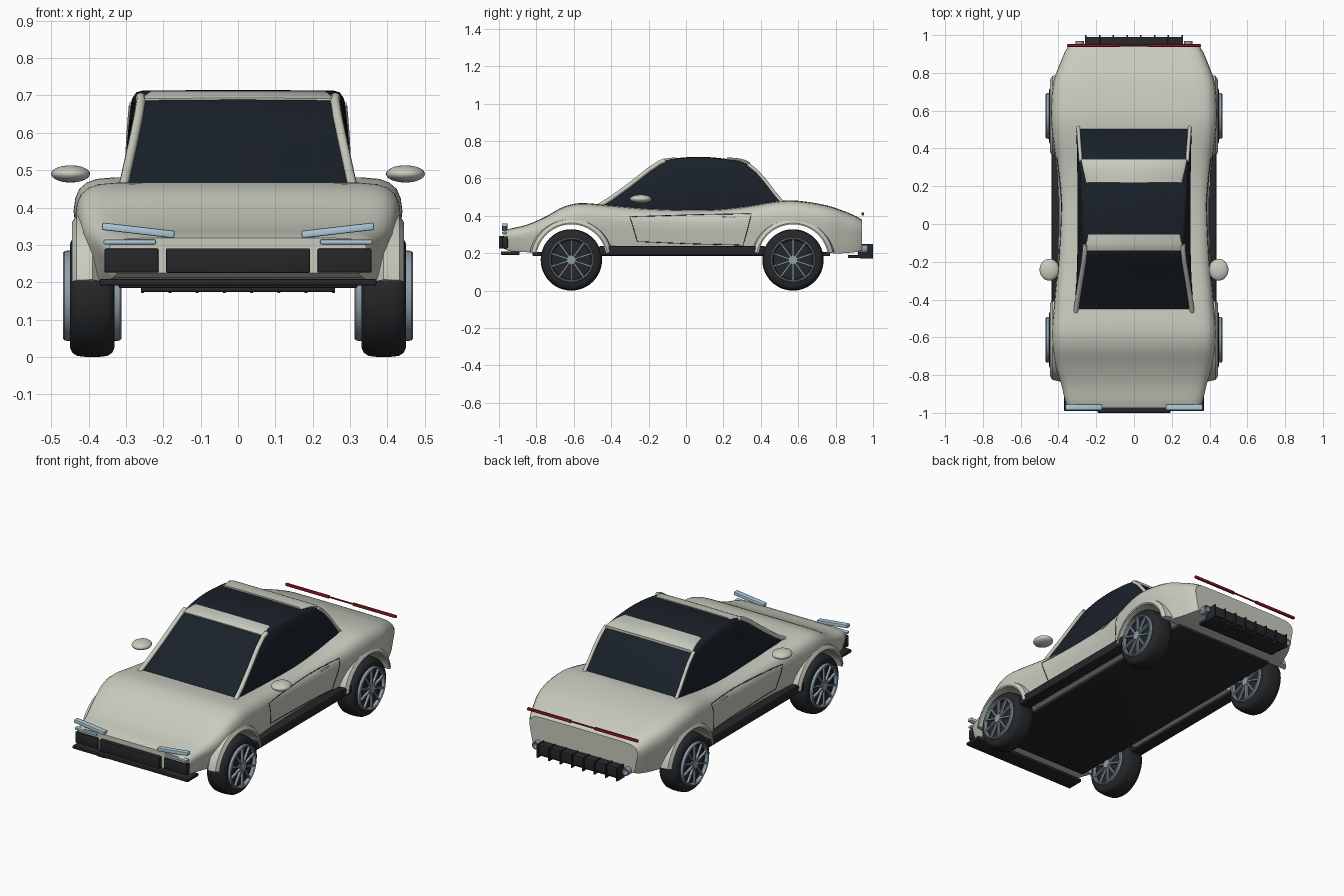
import bpy, bmesh
from math import pi, cos, sin, atan2
from mathutils import Matrix, Vector

if "Cube" in bpy.data.objects:
    bpy.data.objects.remove(bpy.data.objects["Cube"])


def material(name, rgb):
    m = bpy.data.materials.new(name)
    m.diffuse_color = (*rgb, 1)
    m.use_nodes = True
    m.node_tree.nodes["Principled BSDF"].inputs["Base Color"].default_value = m.diffuse_color
    return m


PAINT = material("paint", (.58, .60, .52))
GLASS = material("dark_glass", (.010, .015, .022))
BLACK = material("black_trim", (.018, .02, .022))
LAMP = material("lamp", (.42, .60, .70))
RED = material("tail_lamp", (.30, .01, .02))
METAL = material("rim_metal", (.27, .35, .41))


def smooth(ob, angle=40):
    bpy.ops.object.select_all(action='DESELECT')
    ob.select_set(True)
    bpy.context.view_layer.objects.active = ob
    bpy.ops.object.shade_smooth_by_angle(angle=angle * pi / 180)


def finish(name, bm, mat, smooth_it=True):
    bmesh.ops.recalc_face_normals(bm, faces=bm.faces)
    me = bpy.data.meshes.new(name)
    bm.to_mesh(me)
    bm.free()
    me.materials.append(mat)
    ob = bpy.data.objects.new(name, me)
    bpy.context.collection.objects.link(ob)
    if smooth_it:
        smooth(ob)
    return ob


def bm_box(bm, c, s, rot=Matrix()):
    m = Matrix.Translation(c) @ rot @ Matrix.Diagonal((*s, 1))
    return bmesh.ops.create_cube(bm, size=1, matrix=m)


def box(name, c, s, mat, rot=Matrix(), bevel=.004):
    bm = bmesh.new()
    bm_box(bm, c, s, rot)
    bmesh.ops.bevel(bm, geom=bm.edges[:], offset=bevel, segments=2, affect='EDGES', profile=.5)
    return finish(name, bm, mat)


def rings(name, loops, mat, cap=True, closed=False):
    """Skin a list of closed loops."""
    bm = bmesh.new()
    vs = [[bm.verts.new(p) for p in lp] for lp in loops]
    n = len(vs[0])
    for a, b in zip(vs, vs[1:] + (vs[:1] if closed else [])):
        for i in range(n):
            bm.faces.new((a[i], a[(i + 1) % n], b[(i + 1) % n], b[i]))
    if cap and not closed:
        bm.faces.new(vs[0])
        bm.faces.new(vs[-1])
    return finish(name, bm, mat)


def lathe(name, prof, mat, n=48, closed=False):
    """Turn (x, radius) points about the x axis."""
    loops = [[(x, r * cos(2 * pi * i / n), r * sin(2 * pi * i / n)) for i in range(n)] for x, r in prof]
    return rings(name, loops, mat, closed=closed)


def tube(name, pts, r, mat, cyclic=False):
    cu = bpy.data.curves.new(name, 'CURVE')
    cu.dimensions, cu.bevel_depth, cu.bevel_resolution, cu.use_fill_caps = '3D', r, 2, True
    sp = cu.splines.new('POLY')
    sp.points.add(len(pts) - 1)
    for p, q in zip(sp.points, pts):
        p.co = (*q, 1)
    sp.use_cyclic_u = cyclic
    cu.materials.append(mat)
    ob = bpy.data.objects.new(name, cu)
    bpy.context.collection.objects.link(ob)
    bpy.ops.object.select_all(action='DESELECT')
    ob.select_set(True)
    bpy.context.view_layer.objects.active = ob
    bpy.ops.object.convert(target='MESH')
    return bpy.context.object


def interp(keys, y):
    """Smooth Hermite interpolation through (y, values...) rows."""
    y = min(max(y, keys[0][0]), keys[-1][0])
    i = max(k for k in range(len(keys) - 1) if keys[k][0] <= y)
    a, b = keys[i], keys[i + 1]
    p, q = keys[max(i - 1, 0)], keys[min(i + 2, len(keys) - 1)]
    h = b[0] - a[0]
    t = (y - a[0]) / h
    out = []
    for k in range(1, len(a)):
        ma, mb = (b[k] - p[k]) / (b[0] - p[0]) * h, (q[k] - a[k]) / (q[0] - a[0]) * h
        out.append((2*t**3 - 3*t*t + 1) * a[k] + (t**3 - 2*t*t + t) * ma + (3*t*t - 2*t**3) * b[k] + (t**3 - t*t) * mb)
    return out


def mirrored(y, half):
    return [(x, y, z) for x, z in half] + [(-x, y, z) for x, z in reversed(half) if x > 1e-6]


# body: half width, top and bottom heights along the length
BODY = [(-.975, .345, .318, .225), (-.95, .36, .328, .212), (-.85, .385, .352, .205), (-.75, .415, .395, .2),
        (-.66, .43, .445, .2), (-.57, .435, .466, .2), (-.42, .422, .456, .2), (-.2, .405, .437, .2),
        (.1, .40, .43, .2), (.3, .41, .446, .2), (.5, .435, .478, .2), (.6, .44, .479, .2),
        (.75, .427, .455, .2), (.85, .392, .422, .2), (.92, .362, .392, .208), (.94, .348, .378, .215)]
SECTION = [(.93, 0), (.95, .12), (.965, .3), (.985, .5), (1, .68), (.99, .80), (.965, .89), (.92, .95), (.86, .985),
           (.75, 1), (.4, 1.005), (0, 1.005)]


def body_half(y):
    w, zt, zb = interp(BODY, y)
    return [(w * u, zb + (zt - zb) * v) for u, v in SECTION]


def body_x(y, z):
    h = body_half(y)
    for (xa, za), (xb, zb) in zip(h, h[1:]):
        if za <= z <= zb:
            return xa + (xb - xa) * (z - za) / (zb - za)
    return h[4][0]


ys = [-.975 + 1.915 * i / 72 for i in range(73)]
body = rings("body", [mirrored(y, body_half(y)) for y in ys], PAINT)

# wheel openings cut through the body
WHEELS = (-.613, .572)
for y in WHEELS:
    cutter = lathe("arch_cutter", [(-.6, .19), (.6, .19)], PAINT, 64)
    cutter.location = (0, y, .165)
    cutter.hide_render = True
    mod = body.modifiers.new("arch", 'BOOLEAN')
    mod.operation, mod.object, mod.solver = 'DIFFERENCE', cutter, 'EXACT'
    bpy.context.view_layer.objects.active = body
    bpy.ops.object.modifier_apply(modifier="arch")
    bpy.data.objects.remove(cutter)
smooth(body, 35)

# flared arch lips
for y in WHEELS:
    for s in (-1, 1):
        loops = []
        for i in range(33):
            a = pi * (.06 + .88 * i / 32)
            loops.append([(s * x, y + r * cos(a), .165 + r * sin(a))
                          for x, r in ((.36, .189), (.442, .189), (.444, .196), (.432, .216), (.39, .225))])
        rings("arch_lip", loops, PAINT)

# cabin glass: height, roof width, base width along the length
CABIN = [(-.455, .455, .31, .312), (-.3, .568, .285, .302), (-.14, .687, .262, .297), (-.05, .706, .27, .297),
         (.07, .713, .276, .297), (.2, .704, .282, .297), (.33, .678, .286, .298), (.42, .592, .293, .3), (.52, .455, .3, .302)]


def cabin_half(y):
    zt, wt, wb = interp(CABIN, y)
    m = zt - .42
    return [(wb, .42), (wb + .003, .42 + m * .4), (wt + .35 * (wb - wt) + .003, .42 + m * .75), (wt + .002, zt - .015),
            (wt - .006, zt - .004), (wt - .02, zt), (0, zt + .002)]


rings("cabin_glass", [mirrored(y, cabin_half(y)) for y in [-.455 + .975 * i / 40 for i in range(41)]], GLASS)


# painted roof bands and pillars
def band(name, y0, y1, w0, w1, lift):
    loops = []
    for i in range(9):
        t = i / 8
        y = y0 + (y1 - y0) * t
        w, z = w0 + (w1 - w0) * t, interp(CABIN, y)[0] + lift * (.5 + .5 * t)
        loops.append(mirrored(y, [(w, z - .022), (w, z - .004), (w - .012, z + .004), (0, z + .005)]))
    rings(name, loops, PAINT)


band("front_roof_header", -.14, -.055, .258, .245, .002)
band("rear_roof_band", .22, .343, .252, .28, .010)
for s in (-1, 1):
    tube("windscreen_pillar", [(s * (interp(CABIN, y)[1] - .002), y, interp(CABIN, y)[0] - .003)
                               for y in (-.465, -.4, -.3, -.2, -.14, -.11)], .013, PAINT)
    tube("rear_pillar", [(s * (interp(CABIN, y)[1] - .004), y, interp(CABIN, y)[0] - .002)
                         for y in (.33, .38, .42, .47, .53)], .010, PAINT)

# wheels: tyre, rim rings and spokes, shared by four corners
half_tyre = [(.052, .001), (.052, .105), (.06, .112), (.06, .138), (.053, .153), (.04, .161), (.015, .164)]
tyre = lathe("tyre", half_tyre + [(-x, r) for x, r in reversed(half_tyre)], BLACK)
bm = bmesh.new()
for side in (-1, 1):
    for i in range(10):
        rot = Matrix.Rotation(2 * pi * i / 10, 4, 'X')
        bm_box(bm, rot @ Vector((side * .066, 0, .064)), (.014, .009, .1), rot)
    bmesh.ops.create_cone(bm, cap_ends=True, segments=20, radius1=.024, radius2=.024, depth=.018,
                          matrix=Matrix.Translation((side * .066, 0, 0)) @ Matrix.Rotation(pi / 2, 4, 'Y'))
spokes = finish("wheel_spokes", bm, METAL)
parts = [tyre, spokes]
for side in (-1, 1):
    parts.append(lathe("rim_ring", [(side * x, r) for x, r in ((.05, .108), (.074, .11), (.078, .115), (.074, .12), (.05, .122))],
                       METAL, closed=True))
for k, (x, y) in enumerate((x, y) for x in (-.39, .39) for y in WHEELS):
    for p in parts:
        ob = p if k == 0 else p.copy()
        if k:
            bpy.context.collection.objects.link(ob)
        ob.location = (x, y, .164)

# floor and front trim
box("floor", (0, -.025, .195), (.64, 1.59, .02), BLACK)
box("front_splitter", (0, -.94, .2), (.74, .1, .018), BLACK)
box("centre_grille", (0, -.983, .258), (.385, .034, .066), BLACK)
box("tail_light_middle", (0, .945, .41), (.2, .008, .008), RED, bevel=.002)

for s in (-1, 1):
    box("sill", (s * .4, -.02, .213), (.072, .89, .052), BLACK, bevel=.01)
    box("side_intake", (s * .285, -.968, .258), (.145, .03, .064), BLACK)
    tilt = Matrix.Rotation(-s * atan2(.022, .19), 4, 'Y')
    box("headlight", (s * .267, -.97, .339), (.195, .03, .02), LAMP, tilt)
    box("lower_lamp", (s * .29, -.972, .308), (.14, .026, .013), LAMP)
    box("tail_light", (s * .215, .945, .41), (.28, .014, .016), RED)

    # side mirror
    bm = bmesh.new()
    bmesh.ops.create_uvsphere(bm, u_segments=28, v_segments=16, radius=1,
                              matrix=Matrix.Translation((s * .448, -.242, .49)) @ Matrix.Diagonal((.052, .058, .023, 1)))
    finish("side_mirror", bm, PAINT)

    # door seam and handle
    corners = [(-.30, .395), (.02, .405), (.35, .412), (.33, .33), (.305, .243), (.02, .25), (-.26, .262), (-.28, .33)]
    pts = []
    for (ya, za), (yb, zb) in zip(corners, corners[1:] + corners[:1]):
        for t in (0, .25, .5, .75):
            y, z = ya + (yb - ya) * t, za + (zb - za) * t
            pts.append((s * body_x(y, z), y, z))
    tube("door_seam", pts, .002, BLACK, True)
    box("door_handle", (s * body_x(.23, .395), .23, .395), (.012, .07, .01), PAINT)

    # exhaust tip
    tip = lathe("exhaust_tip", [(0, .016), (.045, .016), (.045, .022), (0, .022)], METAL, 24, True)
    tip.rotation_euler = (0, 0, pi / 2)
    tip.location = (s * .288, .925, .222)

# rear diffuser with fins
box("diffuser_panel", (0, .955, .215), (.52, .07, .06), BLACK)
box("diffuser_tray", (0, .92, .182), (.52, .11, .016), BLACK)
for i in range(8):
    box("diffuser_fin", (-.255 + .51 * i / 7, .965, .21), (.008, .07, .078), BLACK, bevel=.002)
